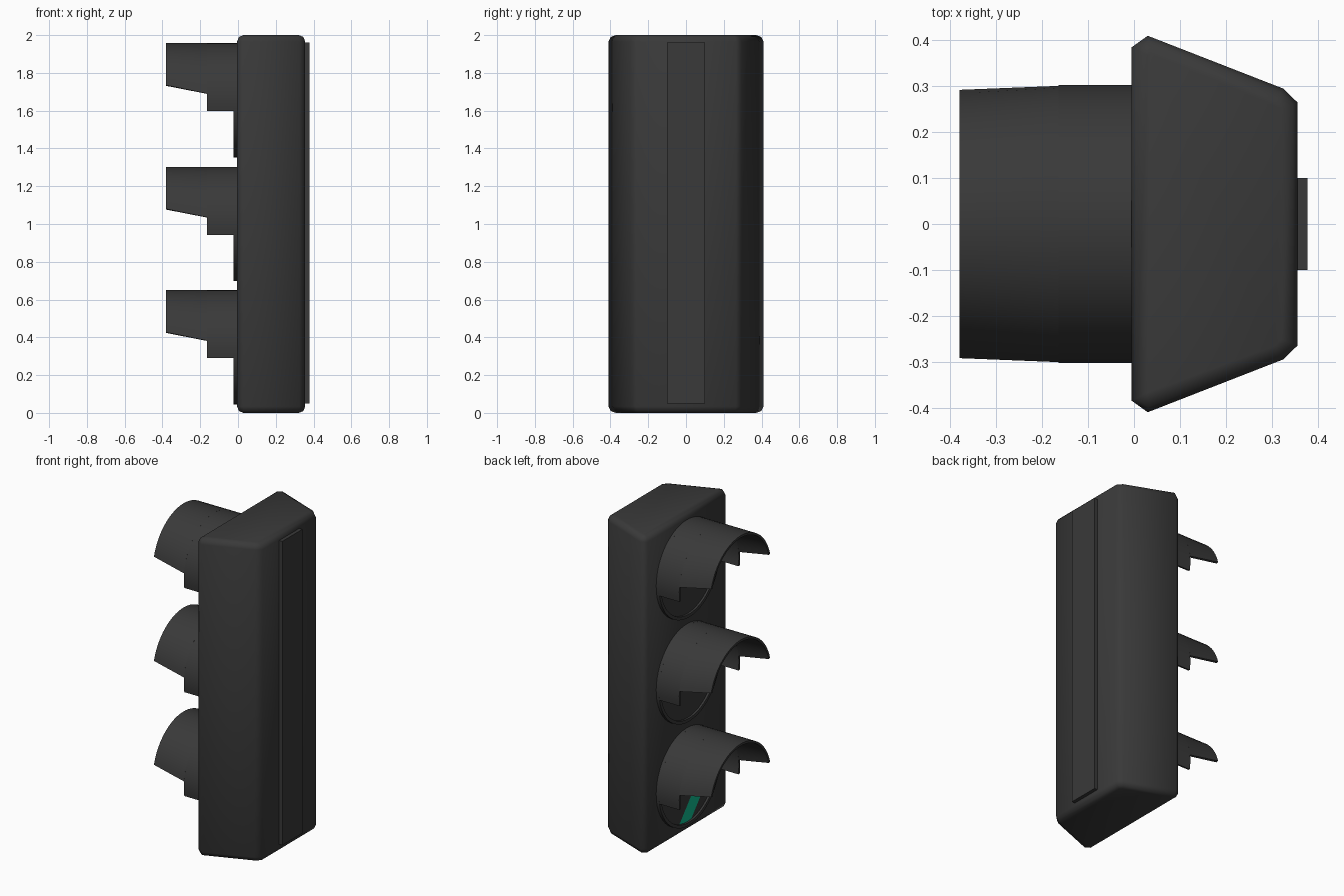
import bpy, bmesh, math
from mathutils import Vector

cube = bpy.data.objects.get("Cube")
if cube:
    bpy.data.objects.remove(cube, do_unlink=True)


def material(name, color):
    m = bpy.data.materials.new(name)
    m.use_nodes = True
    m.diffuse_color = (*color, 1)
    bsdf = next(n for n in m.node_tree.nodes if n.type == 'BSDF_PRINCIPLED')
    bsdf.inputs["Base Color"].default_value = (*color, 1)
    bsdf.inputs["Roughness"].default_value = 0.7
    return m


BLACK = material("charcoal_plastic", (0.041, 0.041, 0.041))
GREEN = material("signal_green", (0.005, 0.48, 0.27))


def make(name, bm, mats, smooth=None):
    bmesh.ops.recalc_face_normals(bm, faces=bm.faces)
    mesh = bpy.data.meshes.new(name)
    bm.to_mesh(mesh)
    bm.free()
    for m in mats:
        mesh.materials.append(m)
    ob = bpy.data.objects.new(name, mesh)
    bpy.context.collection.objects.link(ob)
    if smooth:
        bpy.ops.object.select_all(action='DESELECT')
        ob.select_set(True)
        bpy.context.view_layer.objects.active = ob
        bpy.ops.object.shade_smooth_by_angle(angle=math.radians(smooth))
    return ob


def prism(outline, z0, z1):
    """Extrude an (x, y) outline from z0 to z1."""
    bm = bmesh.new()
    face = bm.faces.new([bm.verts.new((x, y, z0)) for x, y in outline])
    new = bmesh.ops.extrude_face_region(bm, geom=[face])["geom"]
    bmesh.ops.translate(bm, vec=(0, 0, z1 - z0),
                        verts=[v for v in new if isinstance(v, bmesh.types.BMVert)])
    return bm


def arc(bm, x, r, start, end, zc, steps):
    return [bm.verts.new((x, r * math.cos(a), zc + r * math.sin(a)))
            for a in (start + (end - start) * i / steps for i in range(steps + 1))]


def bridge(bm, a, b):
    for i in range(len(a) - 1):
        bm.faces.new((a[i], a[i + 1], b[i + 1], b[i]))


# Tapered housing: chamfered outline, softened top and bottom rims
half = [(-0.005, 0.385), (0.03, 0.41), (0.325, 0.295), (0.356, 0.265)]
bm = prism(half + [(x, -y) for x, y in reversed(half)], 0, 2)
caps = [e for e in bm.edges if abs(e.verts[0].co.z - e.verts[1].co.z) < 0.01]
bmesh.ops.bevel(bm, geom=caps, offset=0.034, segments=2, profile=0.5, affect='EDGES')
make("housing", bm, [BLACK], 60)

# Mounting strip on the rear
make("rear_strip", prism([(0.34, -0.1), (0.378, -0.1), (0.378, 0.1), (0.34, 0.1)],
                         0.05, 1.96), [BLACK])

R, STEPS = 0.303, 32
# Visor stations: distance out, height of its lower edge from the lens centre
STATIONS = [((0, -0.057), (-0.165, -0.057)), ((-0.165, 0.036), (-0.38, 0.08))]


def visor(name, zc):
    bm = bmesh.new()
    for span in STATIONS:
        rows = []
        for x, dz in span:
            a = math.asin(dz / R)
            rows.append([arc(bm, x, r, a, math.pi - a, zc, STEPS) for r in (R, R - 0.014)])
        (o0, i0), (o1, i1) = rows
        for a, b in ((o0, o1), (i0, i1), (o0, i0), (o1, i1)):
            bridge(bm, a, b)
        for k in (0, -1):
            bm.faces.new((o0[k], o1[k], i1[k], i0[k]))
    make(name, bm, [BLACK], 35)


def bezel(name, zc):
    bm = bmesh.new()
    loops = [arc(bm, x, r, 0, math.tau, zc, 48)
             for x, r in ((0, R), (-0.024, R), (-0.024, R - 0.02), (0, R - 0.02))]
    for i in range(4):
        bridge(bm, loops[i], loops[(i + 1) % 4])
    bmesh.ops.remove_doubles(bm, verts=bm.verts, dist=0.0001)
    make(name, bm, [BLACK], 35)


def lens(name, zc, lit):
    bm = bmesh.new()
    bm.faces.new(arc(bm, -0.011, R - 0.018, 0, math.tau, zc, 48)[:-1])
    if lit:
        # Lit diagonal band between two chords
        centre = Vector((-0.011, 0, zc))
        normal = Vector((0, -0.76, -0.65))
        near, far = 0.115, 0.21
        for d in (near, far):
            bmesh.ops.bisect_plane(bm, geom=bm.verts[:] + bm.edges[:] + bm.faces[:],
                                   plane_co=centre + normal * d, plane_no=normal)
        for f in bm.faces:
            d = (f.calc_center_median() - centre).dot(normal)
            f.material_index = int(near < d < far)
    ob = make(name, bm, [BLACK, GREEN])
    if ob.data.polygons[0].normal.x > 0:
        ob.data.flip_normals()


# Three signal units
for label, zc in (("lower", 0.347), ("middle", 1.0), ("upper", 1.655)):
    visor(label + "_visor", zc)
    bezel(label + "_bezel", zc)
    lens(label + "_lens", zc, label == "lower")
